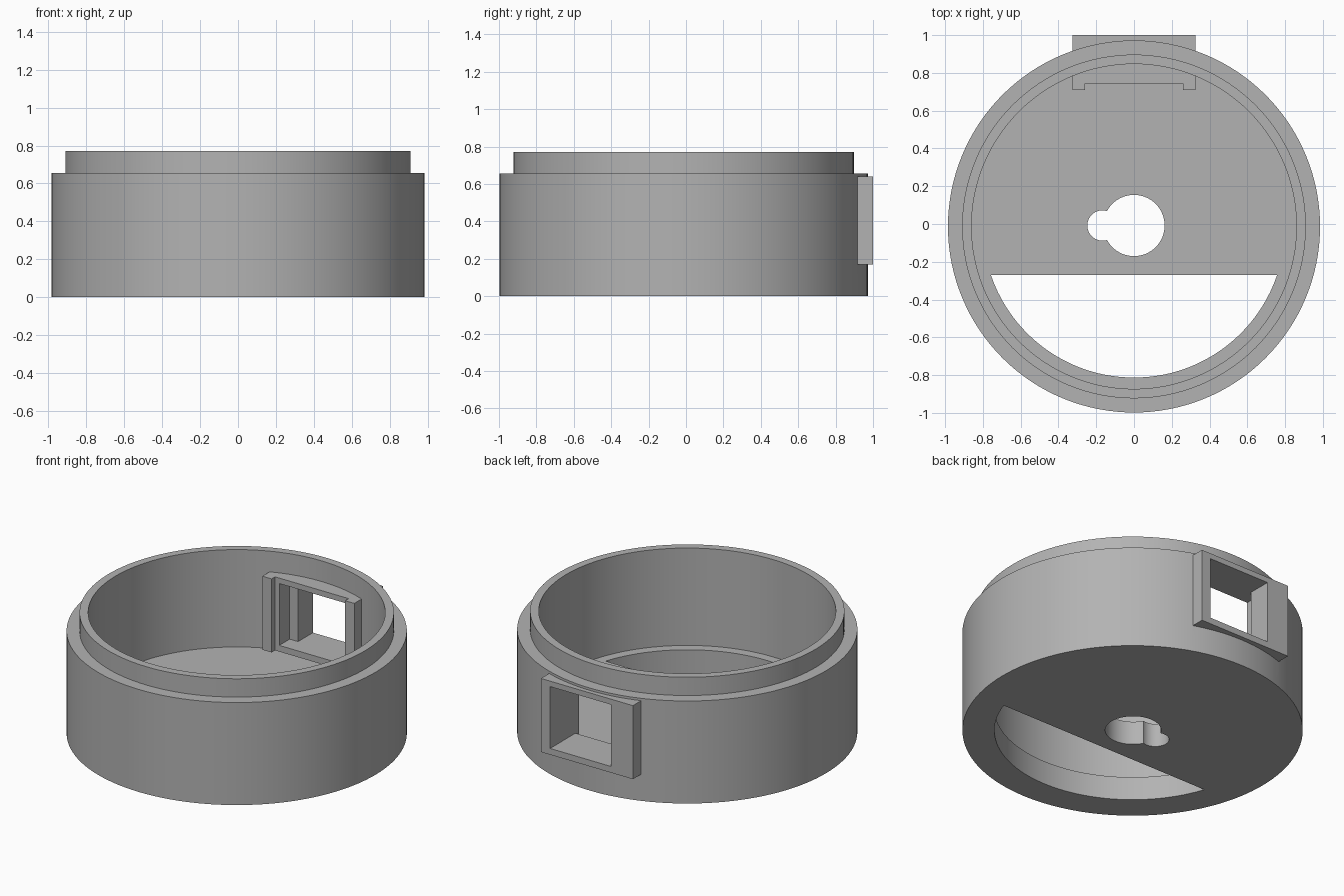
import bpy, bmesh, math
from mathutils import Matrix, Vector

cube = bpy.data.objects.get("Cube")
if cube:
    bpy.data.objects.remove(cube, do_unlink=True)

CY = -0.013          # centre of the round body in y
FLOOR = 0.15
SIDES = 128

grey = bpy.data.materials.new("plain_grey")
grey.use_nodes = True
grey.diffuse_color = (0.45, 0.45, 0.45, 1)
grey.node_tree.nodes["Principled BSDF"].inputs["Base Color"].default_value = grey.diffuse_color


def add_object(name, bm):
    mesh = bpy.data.meshes.new(name)
    bm.to_mesh(mesh)
    bm.free()
    obj = bpy.data.objects.new(name, mesh)
    obj.data.materials.append(grey)
    bpy.context.collection.objects.link(obj)
    return obj


def drum(name, radius, z0, z1, x=0, y=CY, cut_y=None):
    """Upright cylinder, optionally keeping only the part in front of cut_y."""
    bm = bmesh.new()
    bmesh.ops.create_cone(bm, cap_ends=True, segments=SIDES, radius1=radius, radius2=radius,
                          depth=z1 - z0, matrix=Matrix.Translation((x, y, (z0 + z1) / 2)))
    if cut_y is not None:
        bmesh.ops.bisect_plane(bm, geom=bm.verts[:] + bm.edges[:] + bm.faces[:],
                               plane_co=(0, cut_y, 0), plane_no=(0, 1, 0), clear_outer=True)
        bmesh.ops.holes_fill(bm, edges=[e for e in bm.edges if e.is_boundary])
        bmesh.ops.recalc_face_normals(bm, faces=bm.faces)
    return add_object(name, bm)


def block(name, low, high):
    low, high = Vector(low), Vector(high)
    bm = bmesh.new()
    bmesh.ops.create_cube(bm, size=1, matrix=Matrix.Translation((low + high) / 2)
                          @ Matrix.Diagonal((*(high - low), 1)))
    return add_object(name, bm)


def combine(target, tool, operation):
    mod = target.modifiers.new(tool.name, "BOOLEAN")
    mod.operation, mod.solver, mod.object = operation, "EXACT", tool
    bpy.context.view_layer.objects.active = target
    bpy.ops.object.modifier_apply(modifier=mod.name)
    bpy.data.objects.remove(tool, do_unlink=True)


# Round cup with a raised rim
body = drum("round_housing", 0.985, 0, 0.655)
combine(body, drum("rim", 0.91, 0.3, 0.772), "UNION")
combine(body, drum("bore", 0.86, FLOOR, 1), "DIFFERENCE")

# Floor openings: half-moon and keyhole
combine(body, drum("half_moon", 0.8, -0.1, FLOOR + 0.1, cut_y=-0.27), "DIFFERENCE")
combine(body, drum("round_hole", 0.162, -0.1, 0.3, y=-0.008), "DIFFERENCE")
combine(body, drum("side_hole", 0.08, -0.1, 0.3, x=-0.167, y=-0.008), "DIFFERENCE")

# Square socket through the back wall, with two small inner posts
combine(body, block("socket", (-0.325, 0.71, 0.17), (0.325, 1, 0.64)), "UNION")
combine(body, block("post_gap", (-0.26, 0.6, 0.16), (0.26, 0.745, 0.7)), "DIFFERENCE")
combine(body, block("inner_pocket", (-0.23, 0.7, 0.21), (0.26, 0.85, 0.605)), "DIFFERENCE")
combine(body, block("outer_window", (-0.17, 0.8, 0.21), (0.26, 1.1, 0.605)), "DIFFERENCE")

bpy.ops.object.select_all(action="DESELECT")
body.select_set(True)
bpy.context.view_layer.objects.active = body
bpy.ops.object.shade_smooth_by_angle(angle=math.radians(30))
